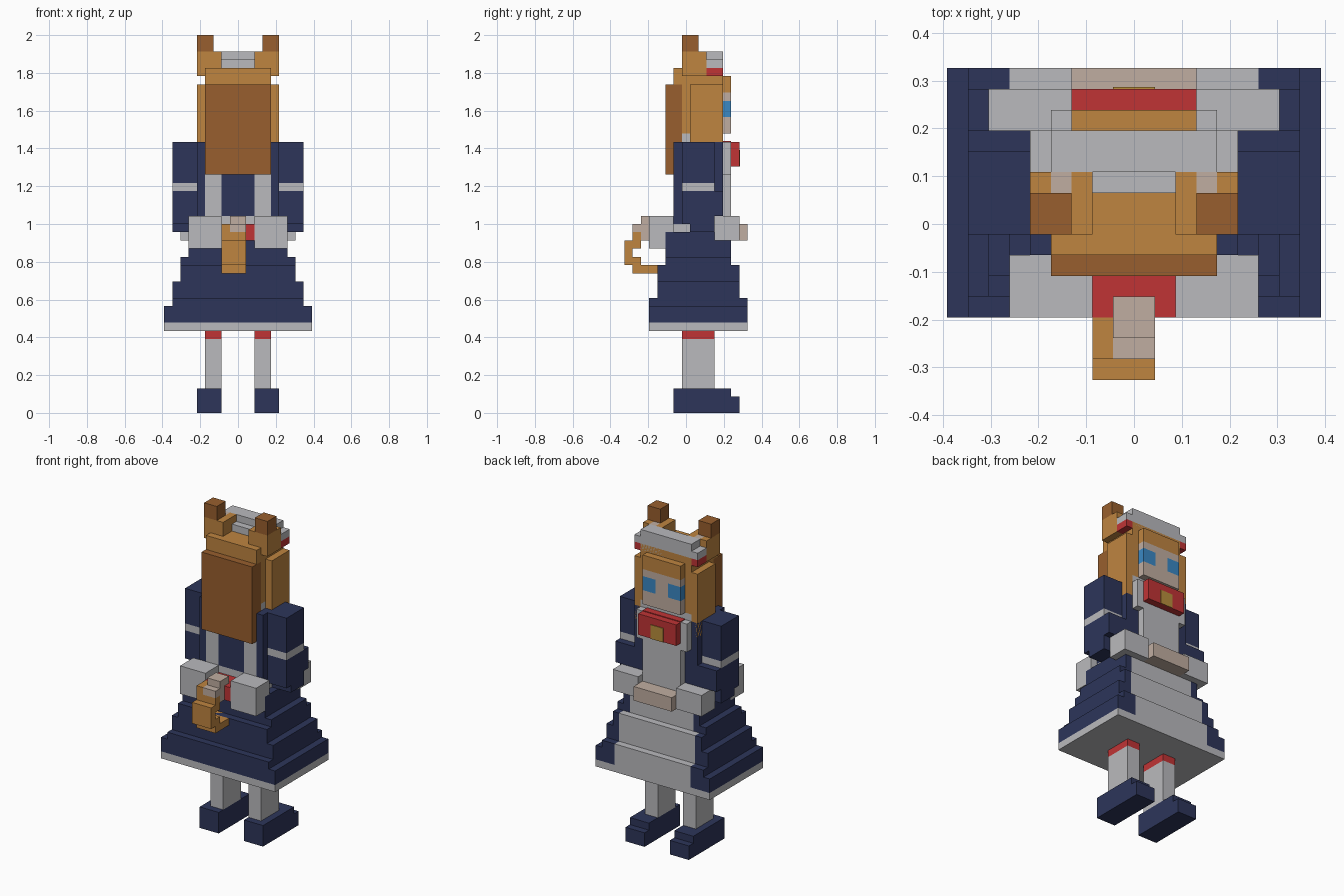
import bpy
import bmesh

UNIT = 2 / 46          # one block of the grid
MIDDLE = 7.5           # grid row that lies on y = 0

default_cube = bpy.data.objects.get("Cube")
if default_cube:
    bpy.data.objects.remove(default_cube, do_unlink=True)


def linear(channel):
    channel /= 255
    return channel / 12.92 if channel <= 0.04045 else ((channel + 0.055) / 1.055) ** 2.4


def make_material(name, red, green, blue):
    material = bpy.data.materials.new(name)
    material.use_nodes = True
    colour = (linear(red), linear(green), linear(blue), 1)
    material.diffuse_color = colour
    shader = material.node_tree.nodes["Principled BSDF"]
    shader.inputs["Base Color"].default_value = colour
    shader.inputs["Roughness"].default_value = 0.9
    return material


navy = make_material("navy cloth", 45, 53, 90)
white = make_material("white cloth", 186, 186, 189)
red = make_material("red ribbon", 192, 52, 53)
orange = make_material("orange hair", 191, 133, 64)
brown = make_material("brown hair", 152, 95, 46)
skin = make_material("pale skin", 192, 174, 161)
blue = make_material("blue eyes", 58, 136, 196)
gold = make_material("gold brooch", 184, 142, 60)


def add_block(mesh, x, y, z):
    """Add a box from low and high grid limits on each axis."""
    corners = [[[mesh.verts.new((a * UNIT, (b - MIDDLE) * UNIT, c * UNIT))
                 for c in z] for b in y] for a in x]
    (p, q), (r, s) = corners
    for loop in ((p[0], p[1], q[1], q[0]), (r[0], s[0], s[1], r[1]),
                 (p[0], r[0], r[1], p[1]), (q[0], q[1], s[1], s[0]),
                 (p[0], q[0], s[0], r[0]), (p[1], r[1], s[1], q[1])):
        mesh.faces.new(loop)


def part(name, material, *blocks, mirror=False):
    """Make one object of boxes, optionally repeated across x."""
    mesh = bmesh.new()
    for x, y, z in blocks:
        add_block(mesh, x, y, z)
        if mirror:
            add_block(mesh, (-x[1], -x[0]), y, z)
    bmesh.ops.recalc_face_normals(mesh, faces=mesh.faces)
    data = bpy.data.meshes.new(name)
    mesh.to_mesh(data)
    mesh.free()
    data.materials.append(material)
    bpy.context.collection.objects.link(bpy.data.objects.new(name, data))


def wide(half):
    return (-half, half)


# Shoes and legs
part("shoes", navy, ((2, 5), (6, 13), (0, 3)), ((2, 5), (13, 14), (0, 2)), mirror=True)
part("stockings", white, ((2, 4), (7, 11), (3, 9)), mirror=True)
part("garters", red, ((2, 4), (7, 11), (9, 10)), mirror=True)

# Stepped skirt with an apron panel on the face side
part("skirt_hem", white, (wide(9), (3, 15), (10, 11)))
skirt_tiers = (
    (9, 3, (11, 13), 6), (8, 3, (13, 14), 6), (8, 4, (14, 16), 6),
    (7, 4, (16, 18), 6), (7, 5, (18, 19), 5), (6, 5, (19, 22), 5))
for number, (half, back, height, apron) in enumerate(skirt_tiers, start=1):
    face = 18 - back
    split = face - 2
    part(f"skirt_tier_{number}", navy, (wide(half), (back, split), height),
         ((-half, -apron), (split, face), height), ((apron, half), (split, face), height))
    part(f"apron_panel_{number}", white, (wide(apron), (split, face), height))

# Torso, belt, straps and bib
part("waist_belt", white, (wide(5), (6, 12), (22, 23)), (wide(2), (6, 7), (23, 24)))
part("torso", navy, (wide(5), (7, 12), (23, 33)), (wide(2), (6, 7), (24, 33)))
part("torso_sides", navy, ((4, 5), (6, 7), (23, 33)), mirror=True)
part("back_straps", white, ((2, 4), (6, 7), (23, 33)), mirror=True)
part("collar", white, (wide(4), (7, 12), (33, 34)))
part("bib", white, (wide(3), (12, 13), (22, 33)))
part("bib_straps", white, ((3, 4), (12, 13), (29, 33)), mirror=True)
part("neck_bow", red, (wide(3), (13, 14), (30, 33)), (wide(3), (12, 13), (33, 33.1)))
part("brooch", gold, (wide(1), (14, 14.1), (30, 32)))

# Arms folded towards the middle
part("upper_arms", navy, ((5, 8), (7, 11), (28, 33)), mirror=True)
part("sleeve_bands", white, ((5, 8), (7, 11), (27, 28)), mirror=True)
part("forearms", navy, ((5, 8), (7, 12), (24, 27)), ((5, 8), (7, 11), (23, 24)),
     ((5, 8), (8, 11), (22, 23)), mirror=True)
part("wrist_cuffs", white, ((3, 7), (11, 14), (21, 24)), mirror=True)
part("hands", skin, (wide(3), (12, 15), (21, 23)))

# Waist bow
part("waist_bow_loops", white, ((2, 6), (3, 6), (20, 24)), mirror=True)
part("waist_bow_knot", red, (wide(2), (3, 6), (21, 23)))

# Curled tail
tail_width = (-2, 1)
part("tail", orange, (tail_width, (1, 5), (17, 18)), (tail_width, (0, 1), (18, 21)),
     (tail_width, (1, 2), (18, 19)), (tail_width, (1, 2), (20, 22)),
     ((-2, -1), (1, 3), (22, 23)))
part("tail_tip", skin, (wide(1), (1, 3), (22, 23)), (wide(1), (2, 3), (21, 22)),
     (wide(1), (2, 4), (23, 24)))

# Head and hair
part("head", orange, (wide(4), (7, 12), (34, 40)), (wide(4), (6, 12), (40, 42)))
part("back_hair", brown, (wide(4), (5, 7), (29, 40)))
part("side_locks", orange, ((4, 5), (8, 12), (31, 40)), mirror=True)
part("fringe", orange, (wide(3), (12, 13), (39, 41)))
part("face", skin, (wide(3), (12, 13), (34, 36)), (wide(1), (12, 13), (36, 38)),
     (wide(3), (12, 13), (38, 39)))
part("eyes", blue, ((1, 3), (12, 13), (36, 38)), mirror=True)

# Ears
part("ears", orange, ((2, 5), (7, 9), (42, 44)), ((2, 3), (9, 10), (42, 44)),
     ((4, 5), (9, 10), (42, 44)), ((4, 5), (7, 10), (41, 42)), mirror=True)
part("inner_ears", skin, ((3, 4), (9, 10), (42, 44)), mirror=True)
part("ear_tips", brown, ((3, 5), (7, 9), (44, 46)), mirror=True)

# Frilled headband
part("headband", white, (wide(4), (10, 12), (41, 44)), (wide(2), (9, 10), (42, 43)))
part("headband_ends", white, ((4, 5), (10, 12), (42, 43)), mirror=True)
part("headband_ribbons", red, ((4, 5), (10, 12), (41, 42)), mirror=True)
